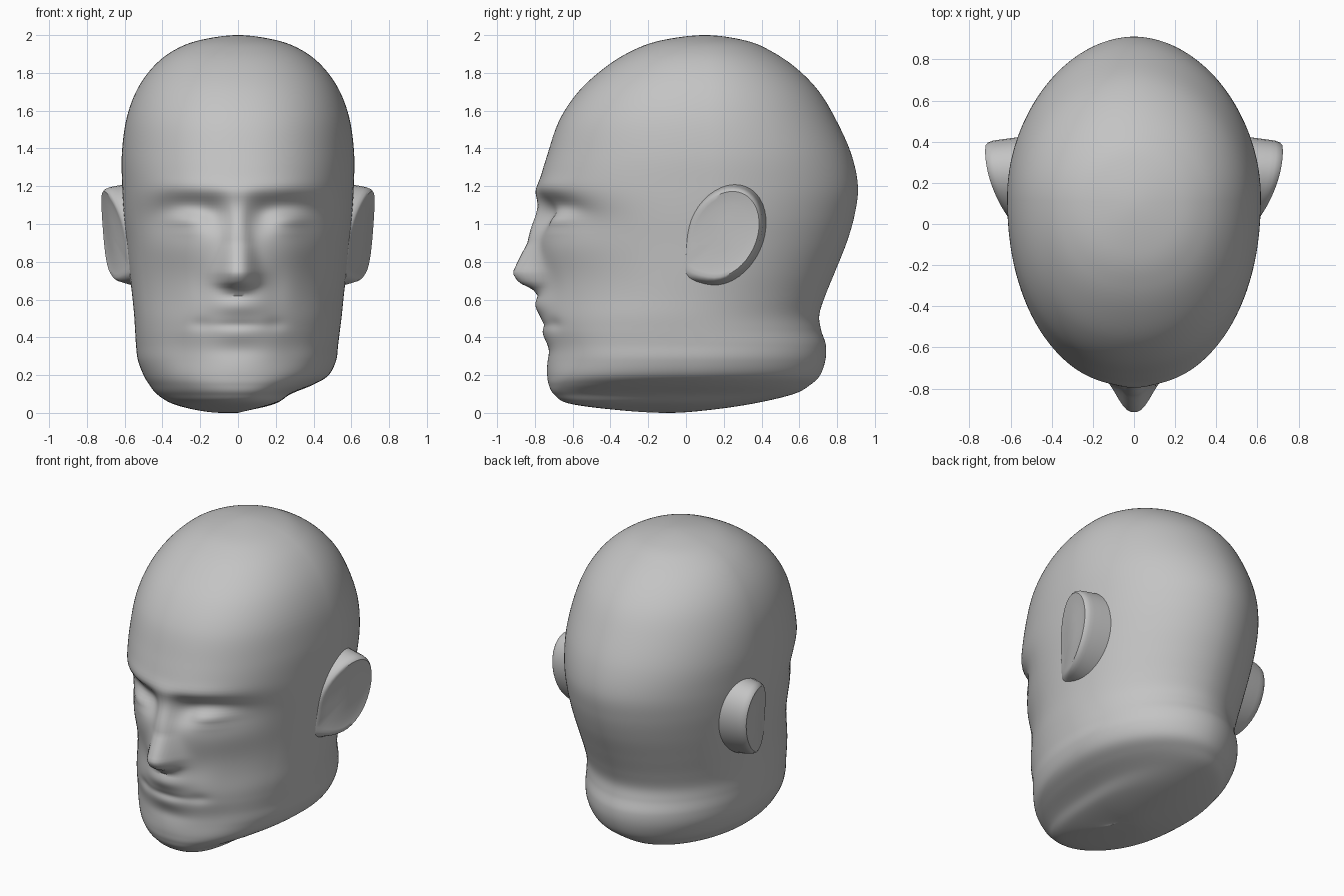
import bpy
import bmesh
from math import cos, sin, pi, exp, copysign

default_cube = bpy.data.objects.get("Cube")
if default_cube:
    bpy.data.objects.remove(default_cube, do_unlink=True)

COLUMNS = 192
STEPS = 8

# Plain clay colour shared by every part
clay = bpy.data.materials.new("grey clay")
clay.use_nodes = True
clay.diffuse_color = (0.55, 0.55, 0.55, 1)
clay_shader = clay.node_tree.nodes["Principled BSDF"]
clay_shader.inputs["Base Color"].default_value = clay.diffuse_color
clay_shader.inputs["Roughness"].default_value = 0.7

# Head sections: height, front y, back y, reach to -x, reach to +x
sections = [
    (0, -.1, -.1, .08, -.08),
    (.015, -.36, .12, .22, .06),
    (.05, -.62, .36, .35, .2),
    (.1, -.7, .57, .43, .28),
    (.15, -.725, .66, .47, .4),
    (.2, -.73, .71, .5, .48),
    (.28, -.73, .738, .53, .52),
    (.36, -.737, .74, .54, .53),
    (.44, -.752, .715, .545, .54),
    (.52, -.765, .706, .55, .55),
    (.62, -.773, .737, .56, .56),
    (.75, -.78, .79, .575, .575),
    (.9, -.785, .85, .59, .59),
    (1.05, -.787, .893, .605, .605),
    (1.2, -.78, .91, .613, .613),
    (1.37, -.733, .875, .615, .615),
    (1.55, -.67, .795, .592, .592),
    (1.7, -.57, .705, .54, .54),
    (1.82, -.44, .59, .46, .46),
    (1.91, -.3, .46, .355, .355),
    (1.97, -.14, .32, .215, .215),
    (2, .1, .1, 0, 0),
]

# Nose sections: height, projection, half width
nose = [
    (.62, 0, .08), (.655, .035, .085), (.69, .11, .095), (.74, .14, .098),
    (.8, .11, .088), (.9, .055, .07), (1, .035, .055), (1.1, .015, .055),
    (1.19, 0, .07),
]

# Soft face forms, mirrored in x: centre x, centre z, spread x, spread z, lift
face_forms = {
    "eye socket": (.24, 1.07, .115, .058, -.075),
    "inner eye corner": (.125, 1.04, .045, .06, -.03),
    "eyelid": (.27, 1.025, .075, .04, .045),
    "lid crease": (.27, .985, .07, .012, -.008),
    "outer eye": (.42, 1.02, .1, .08, -.035),
    "brow": (.27, 1.19, .12, .035, .012),
    "brow centre": (0, 1.18, .13, .03, .006),
    "cheekbone": (.3, .87, .1, .08, .012),
    "cheek hollow": (.4, .68, .13, .2, -.035),
    "cheek fold": (.2, .68, .05, .09, -.012),
    "upper lip": (0, .57, .1, .04, .014),
    "mouth corner": (.2, .47, .04, .025, -.01),
    "mouth line": (0, .465, .11, .015, -.004),
    "lower lip": (0, .42, .1, .03, .005),
    "chin crease": (0, .33, .12, .03, -.004),
    "chin": (0, .23, .1, .05, .003),
    "chin side": (.28, .32, .08, .07, -.012),
}


def spline(a, b, c, d, t):
    """Smooth blend from b to c, component by component."""
    return [
        q + .5 * t * (r - p + t * (2 * p - 5 * q + 4 * r - s
                                   + t * (3 * (q - r) + s - p)))
        for p, q, r, s in zip(a, b, c, d)
    ]


def across_pole(row):
    """The same section continued over the closed end."""
    z, front, back, minus, plus = row
    return (z, back, front, -plus, -minus)


def nose_lift(x, z):
    for (z0, h0, w0), (z1, h1, w1) in zip(nose, nose[1:]):
        if z0 <= z < z1:
            t = (z - z0) / (z1 - z0)
            width = w0 + (w1 - w0) * t
            return (h0 + (h1 - h0) * t) * exp(-(abs(x) / width) ** 2.6)
    return 0


def face_lift(x, z):
    lift = nose_lift(x, z)
    for cx, cz, sx, sz, amount in face_forms.values():
        v = (z - cz) / sz
        for centre in (cx, -cx):
            u = (x - centre) / sx
            lift += amount * exp(-(u * u + v * v) / 2)
    return lift


def head_ring(row):
    """Egg-shaped section: blunt at brow and chin, rounder at the cheeks."""
    z, front, back, minus, plus = row
    middle = front * .46 + back * .54
    cheeks = exp(-((z - .72) / .3) ** 2)
    ring = []
    for i in range(COLUMNS):
        a = 2 * pi * i / COLUMNS
        c, s = cos(a), sin(a)
        power = .9 + .13 * cheeks if s < 0 else 1.04
        # the lopsided neck cut fades out towards the chin
        shift = (plus - minus) / 2 * (1 - max(0, -s) ** 2)
        x = shift + (plus + minus) / 2 * copysign(abs(c) ** power, c)
        reach = middle - front if s < 0 else back - middle
        y = middle + reach * copysign(abs(s) ** power, s)
        if s < 0:
            y -= face_lift(x, z) * min(1, -2 * s)
        ring.append((x, y, z))
    return ring


def loft(name, rings, start=None, end=None):
    """Skin closed rings and close both ends, to a point if one is given."""
    bm = bmesh.new()
    loops = [[bm.verts.new(p) for p in ring] for ring in rings]
    n = len(loops[0])
    for low, high in zip(loops, loops[1:]):
        for i in range(n):
            j = (i + 1) % n
            bm.faces.new((low[i], low[j], high[j], high[i]))
    for loop, tip in ((loops[0], start), (loops[-1], end)):
        if tip is None:
            bm.faces.new(loop)
            continue
        tip = bm.verts.new(tip)
        for i in range(n):
            bm.faces.new((loop[i], loop[(i + 1) % n], tip))
    bmesh.ops.recalc_face_normals(bm, faces=bm.faces)
    mesh = bpy.data.meshes.new(name)
    bm.to_mesh(mesh)
    bm.free()
    mesh.materials.append(clay)
    obj = bpy.data.objects.new(name, mesh)
    bpy.context.collection.objects.link(obj)
    bpy.ops.object.select_all(action='DESELECT')
    obj.select_set(True)
    bpy.context.view_layer.objects.active = obj
    bpy.ops.object.shade_smooth_by_angle(angle=.8)


# Head with face
rows = [across_pole(sections[1])] + sections + [across_pole(sections[-2])]
rings = []
for k in range(len(sections) - 1):
    for step in range(STEPS):
        if k + step:
            rings.append(head_ring(spline(*rows[k:k + 4], step / STEPS)))
loft("head", rings, start=(-.08, -.1, 0), end=(0, .1, 2))


# Ears: a thick root, a rounded rim and a shallow dished face
def ear_point(side, y, z, rooted, depth):
    rim = .6 + .6 * y - .72 * y * y + .07 * (z - 1.1)
    return (side * (.55 + (rim - .55) * rooted - depth), y, z)


def ear_ring(side, scale, rooted, depth=0):
    ring = []
    for i in range(40):
        a = 2 * pi * i / 40
        lobe = exp(-((a - 1.3 * pi) / .35) ** 2)
        y = .2 + scale * (.195 * cos(a) + .05 * sin(a) - .05 * lobe)
        z = .945 + scale * .245 * sin(a)
        ring.append(ear_point(side, y, z, rooted, depth))
    return ring


for side, name in ((1, "left_ear"), (-1, "right_ear")):
    loft(name, [
        ear_ring(side, 1.13, 0, .03),
        ear_ring(side, 1.08, .3),
        ear_ring(side, 1.04, .65),
        ear_ring(side, 1.02, .8),
        ear_ring(side, .98, .94),
        ear_ring(side, .93, 1),
        ear_ring(side, .85, 1, .004),
        ear_ring(side, .65, 1, .01),
        ear_ring(side, .35, 1, .012),
    ], end=ear_point(side, .2, .945, 1, .012))
